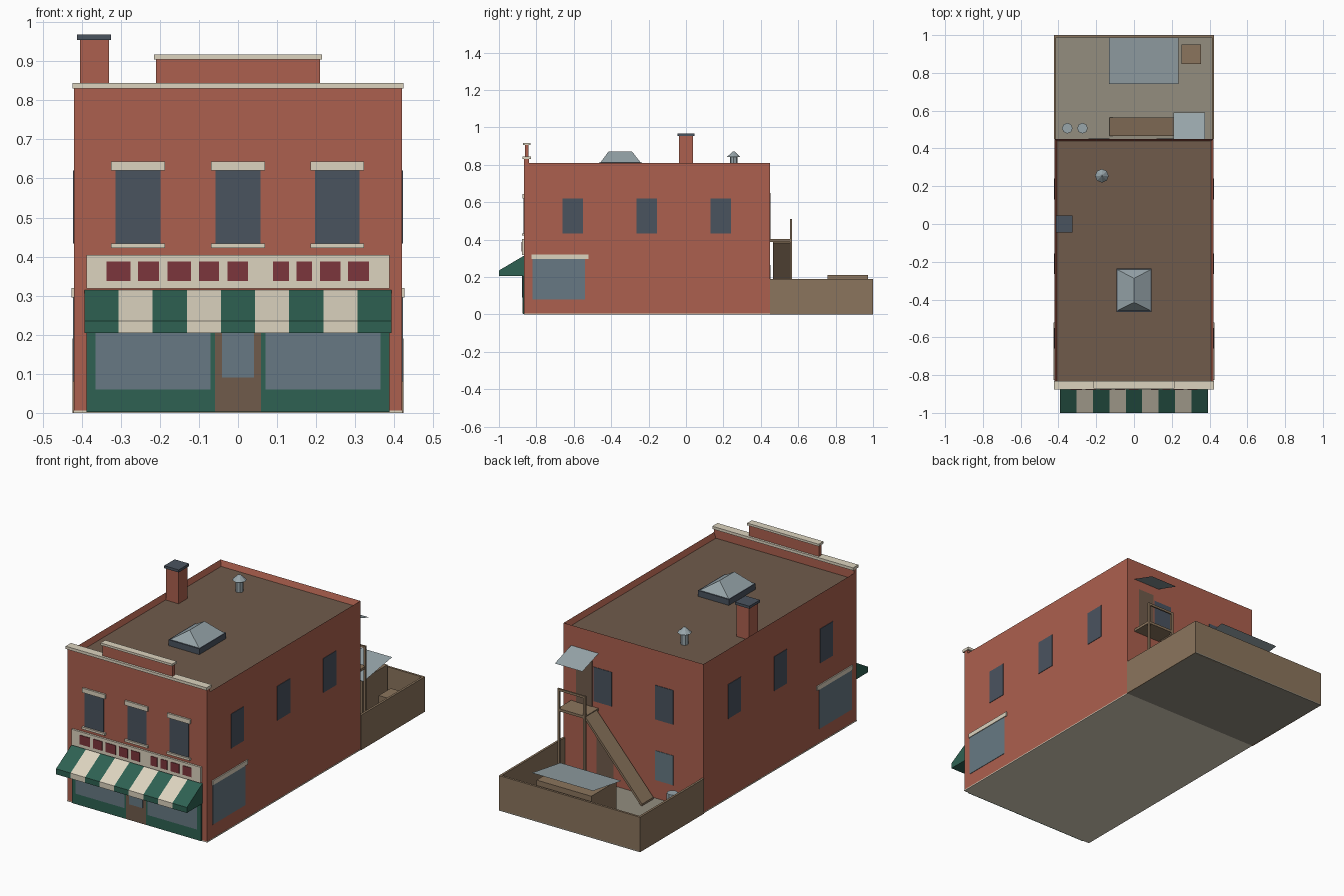
import bpy, bmesh, math

if "Cube" in bpy.data.objects:
    bpy.data.objects.remove(bpy.data.objects["Cube"])


def material(name, r, g, b):
    m = bpy.data.materials.new(name)
    lin = [((c / 255 + 0.055) / 1.055) ** 2.4 for c in (r, g, b)]
    m.diffuse_color = (*lin, 1)
    m.use_nodes = True
    m.node_tree.nodes["Principled BSDF"].inputs["Base Color"].default_value = m.diffuse_color
    return m


BRICK = material("brick red", 172, 96, 78)
CREAM = material("cream trim", 220, 211, 191)
GREEN = material("dark green", 46, 97, 82)
GLASS = material("shop glass", 103, 121, 131)
SLATE = material("dark slate", 74, 83, 95)
MAROON = material("maroon", 124, 54, 60)
BROWN = material("door brown", 112, 91, 75)
TAN = material("timber tan", 139, 117, 93)
CONCRETE = material("concrete grey", 147, 141, 127)
METAL = material("pale metal", 152, 166, 171)


def mesh(name, verts, faces, *mats):
    me = bpy.data.meshes.new(name)
    me.from_pydata(verts, [], faces)
    for m in mats:
        me.materials.append(m)
    ob = bpy.data.objects.new(name, me)
    bpy.context.collection.objects.link(ob)
    return ob


def prism(name, profile, x0, x1, mat):
    """Extrude a (y, z) profile along x."""
    n = len(profile)
    verts = [(x, y, z) for x in (x0, x1) for y, z in profile]
    faces = [(i, (i + 1) % n, n + (i + 1) % n, n + i) for i in range(n)]
    faces += [tuple(range(n))[::-1], tuple(range(n, 2 * n))]
    ob = mesh(name, verts, faces, mat)
    bm = bmesh.new()
    bm.from_mesh(ob.data)
    bmesh.ops.recalc_face_normals(bm, faces=bm.faces)
    bm.to_mesh(ob.data)
    bm.free()
    return ob


def box(name, x, y, z, mat):
    return prism(name, [(y[0], z[0]), (y[1], z[0]), (y[1], z[1]), (y[0], z[1])],
                 x[0], x[1], mat)


def cone(name, x, y, z0, z1, r0, r1, sides, mat):
    bpy.ops.mesh.primitive_cone_add(vertices=sides, radius1=r0, radius2=r1, depth=z1 - z0,
                                    location=(x, y, (z0 + z1) / 2))
    ob = bpy.context.object
    ob.name = name
    ob.data.materials.append(mat)


FRONT, BACK, HALF = -0.865, 0.45, 0.42

# Ground slabs
box("building_slab", (-0.421, 0.421), (FRONT, BACK), (0, 0.006), CREAM)
box("yard_slab", (-HALF, HALF), (BACK, 1), (0, 0.006), CONCRETE)

# Brick body with the roof sunk behind a parapet
body = box("brick_body", (-HALF, HALF), (FRONT, BACK), (0.006, 0.81), BRICK)
body.data.materials.append(BROWN)
bm = bmesh.new()
bm.from_mesh(body.data)
bm.faces.ensure_lookup_table()
roof = max(bm.faces, key=lambda f: f.calc_center_median().z)
bmesh.ops.inset_region(bm, faces=[roof], thickness=0.016)
bmesh.ops.translate(bm, verts=roof.verts, vec=(0, 0, -0.03))
roof.material_index = 1
bm.to_mesh(body.data)
bm.free()

# Front parapet, cornice and raised centre panel
box("front_parapet", (-HALF, HALF), (FRONT, -0.84), (0.78, 0.832), BRICK)
box("cornice", (-0.423, 0.423), (-0.875, -0.83), (0.83, 0.845), CREAM)
box("raised_panel", (-0.21, 0.21), (-0.862, -0.842), (0.845, 0.906), BRICK)
box("raised_panel_cap", (-0.215, 0.215), (-0.872, -0.832), (0.905, 0.917), CREAM)

# Chimney, skylight and vent on the roof
box("chimney", (-0.405, -0.33), (-0.038, 0.038), (0.78, 0.955), BRICK)
box("chimney_cap", (-0.412, -0.325), (-0.045, 0.045), (0.954, 0.968), SLATE)
box("skylight_curb", (-0.093, 0.093), (-0.465, -0.235), (0.78, 0.812), SLATE)
mesh("skylight_glass",
     [(-0.087, -0.458, 0.812), (0.087, -0.458, 0.812), (0.087, -0.242, 0.812),
      (-0.087, -0.242, 0.812), (0, -0.415, 0.87), (0, -0.288, 0.87)],
     [(0, 1, 4), (1, 2, 5, 4), (2, 3, 5), (3, 0, 4, 5)], METAL)
cone("vent_pipe", -0.17, 0.255, 0.78, 0.845, 0.02, 0.02, 8, METAL)
cone("vent_hood", -0.17, 0.255, 0.842, 0.872, 0.036, 0.004, 8, METAL)

# Upper front windows with lintels and sills
for cx in (-0.256, 0, 0.254):
    box("front_window", (cx - 0.057, cx + 0.057), (-0.868, FRONT), (0.432, 0.62), SLATE)
    box("window_lintel", (cx - 0.069, cx + 0.069), (-0.875, FRONT), (0.62, 0.644), CREAM)
    box("window_sill", (cx - 0.069, cx + 0.069), (-0.877, FRONT), (0.422, 0.434), CREAM)

# Sign board with plain coloured panels
box("sign_board", (-0.388, 0.388), (-0.876, FRONT), (0.318, 0.404), CREAM)
for x in ((-0.337, -0.275), (-0.256, -0.202), (-0.18, -0.12), (-0.1, -0.048),
          (-0.027, 0.025), (0.09, 0.13), (0.15, 0.19), (0.21, 0.262), (0.282, 0.335)):
    box("sign_panel", x, (-0.879, -0.875), (0.337, 0.387), MAROON)

# Striped awning
STRIPE = 0.786 / 9
for i in range(9):
    x = -0.393 + i * STRIPE
    prism("awning_stripe", [(FRONT, 0.315), (-1, 0.235), (-1, 0.205), (FRONT, 0.205)],
          x, x + STRIPE, CREAM if i % 2 else GREEN)

# Storefront
box("storefront", (-0.388, 0.388), (-0.872, FRONT), (0.002, 0.3), GREEN)
for s in (-1, 1):
    box("shop_window", sorted((s * 0.07, s * 0.365)), (-0.875, -0.871), (0.06, 0.26), GLASS)
box("shop_door", (-0.059, 0.059), (-0.875, -0.871), (0.004, 0.26), BROWN)
box("shop_door_glass", (-0.041, 0.041), (-0.878, -0.874), (0.09, 0.24), GLASS)

# Side windows, mirrored on both walls
for s in (-1, 1):
    x = sorted((s * HALF, s * 0.4225))
    for y in ((-0.66, -0.55), (-0.265, -0.155), (0.13, 0.24)):
        box("side_window", x, y, (0.434, 0.62), SLATE)
    box("side_shop_window", x, (-0.82, -0.54), (0.08, 0.298), GLASS)
    box("side_shop_lintel", sorted((s * HALF, s * 0.426)), (-0.825, -0.522),
        (0.296, 0.32), CREAM)

# Back windows and doors
WALL = (BACK, 0.4525)
box("back_window", (0.13, 0.24), WALL, (0.434, 0.62), SLATE)
box("back_window", (-0.24, -0.13), WALL, (0.434, 0.62), SLATE)
box("lower_back_window", (-0.24, -0.13), WALL, (0.105, 0.265), GLASS)
box("upper_back_door", (0.248, 0.345), WALL, (0.4, 0.65), BROWN)
box("lower_back_door", (0.12, 0.22), WALL, (0.006, 0.245), BROWN)

# Sheet metal canopy over the upper door
mesh("door_canopy", [(0.21, BACK, 0.7), (0.375, BACK, 0.7),
                     (0.375, 0.59, 0.655), (0.21, 0.59, 0.655)], [(0, 3, 2, 1)], METAL)

# Landing, posts, rail and sloping stair
box("landing", (0.21, 0.375), (BACK, 0.565), (0.388, 0.402), TAN)
for x in (0.215, 0.37):
    box("landing_post", (x - 0.006, x + 0.006), (0.555, 0.567), (0.006, 0.51), TAN)
box("landing_rail", (0.215, 0.37), (0.557, 0.565), (0.498, 0.51), TAN)
stair_side = [(0.212, 0.4), (-0.13, 0.016), (-0.13, 0.006), (-0.122, 0.006), (0.212, 0.382)]
n = len(stair_side)
mesh("stair", [(x, y, z) for y in (0.465, 0.563) for x, z in stair_side],
     [(i, n + i, n + (i + 1) % n, (i + 1) % n) for i in range(n)]
     + [tuple(range(n)), tuple(range(2 * n - 1, n - 1, -1))], TAN)

# Yard fence
for s in (-1, 1):
    box("side_fence", sorted((s * 0.412, s * 0.424)), (BACK, 1), (0, 0.19), TAN)
box("back_fence", (-0.412, 0.412), (0.988, 1), (0, 0.19), TAN)

# Yard bin with raised lid, crate and barrels
box("yard_bin", (-0.112, 0.217), (0.757, 0.972), (0.006, 0.21), TAN)
mesh("bin_lid", [(-0.132, 0.742, 0.211), (0.235, 0.742, 0.211),
                 (0.235, 0.987, 0.25), (-0.132, 0.987, 0.25)], [(0, 1, 2, 3)], METAL)
box("crate", (0.252, 0.355), (0.847, 0.95), (0.006, 0.1), TAN)
for x in (-0.353, -0.273):
    cone("barrel", x, 0.507, 0.006, 0.095, 0.028, 0.028, 8, METAL)
